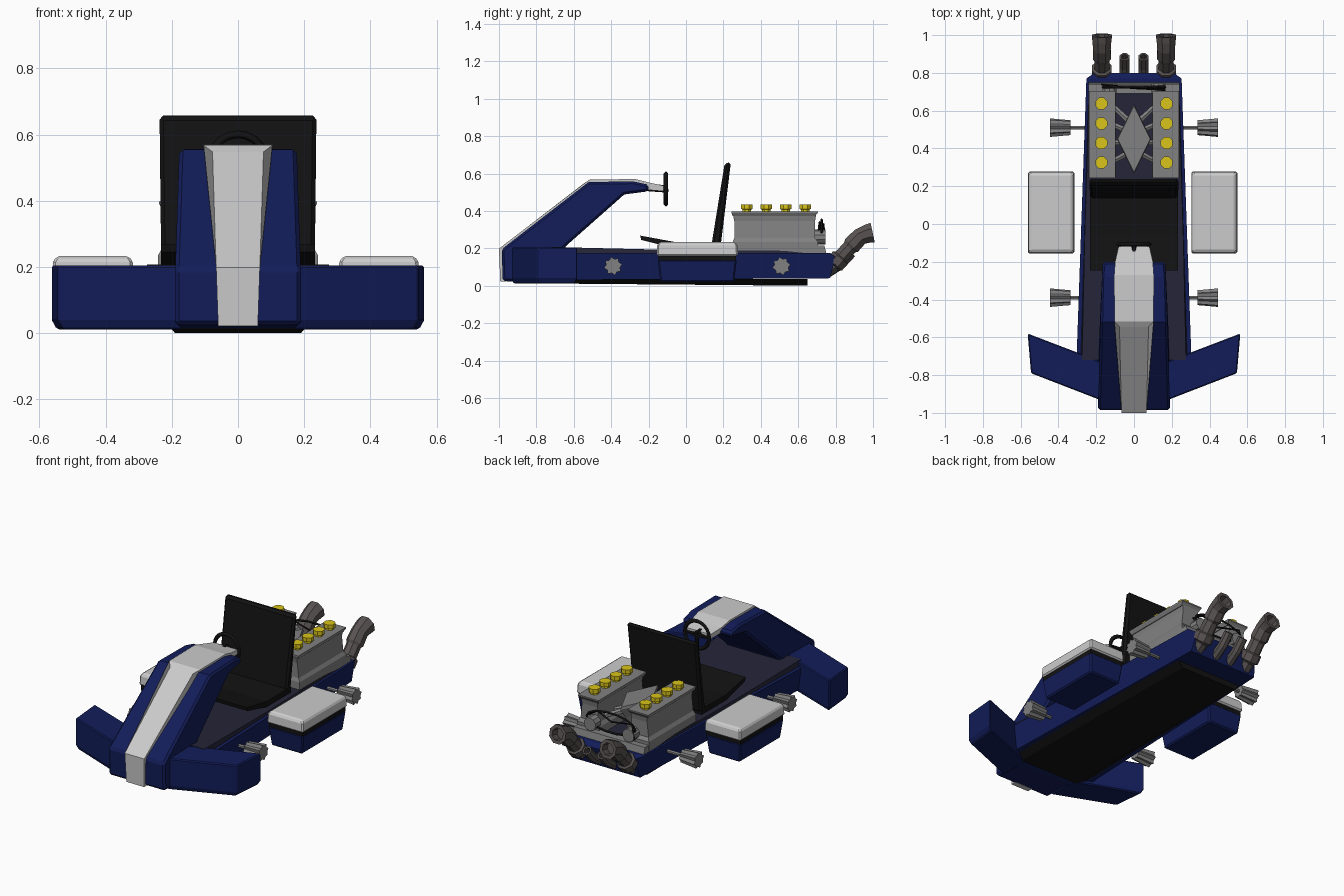
import bpy, math
from mathutils import Vector

if "Cube" in bpy.data.objects:
    bpy.data.objects.remove(bpy.data.objects["Cube"])

def material(name, col):
    m = bpy.data.materials.new(name)
    m.diffuse_color = (*col, 1)
    m.use_nodes = True
    m.node_tree.nodes["Principled BSDF"].inputs["Base Color"].default_value = m.diffuse_color
    return m

BLUE = material("blue", (0.006, 0.012, 0.1))
BLACK = material("black", (0.006, 0.006, 0.006))
FLOOR = material("dark_floor", (0.018, 0.018, 0.04))
METAL = material("metal", (0.22, 0.22, 0.22))
PIPE = material("pipe", (0.1, 0.085, 0.085))
YELLOW = material("yellow", (0.7, 0.55, 0.01))

def mesh(name, verts, faces, mat=None, bevel=0):
    me = bpy.data.meshes.new(name)
    me.from_pydata([tuple(v) for v in verts], [], faces)
    ob = bpy.data.objects.new(name, me)
    bpy.context.collection.objects.link(ob)
    # consistent outward normals
    import bmesh
    bm = bmesh.new()
    bm.from_mesh(me)
    bmesh.ops.recalc_face_normals(bm, faces=bm.faces)
    bm.to_mesh(me)
    bm.free()
    if mat:
        me.materials.append(mat)
    if bevel:
        b = ob.modifiers.new("bevel", 'BEVEL')
        b.width, b.segments = bevel, 1
        b.limit_method, b.angle_limit = 'ANGLE', math.radians(40)
    return ob

def loft(name, rings, mat=None, bevel=0):
    n = len(rings[0])
    faces = [tuple(range(n)), tuple(range((len(rings) - 1) * n, len(rings) * n))]
    for r in range(len(rings) - 1):
        for i in range(n):
            j = (i + 1) % n
            faces.append((r * n + i, r * n + j, (r + 1) * n + j, (r + 1) * n + i))
    return mesh(name, [v for ring in rings for v in ring], faces, mat, bevel)

def slab(name, pts, mat=None, bevel=0):
    """Side profile of (y, z, half width), mirrored across x."""
    return loft(name, [[(s * w, y, z) for y, z, w in pts] for s in (-1, 1)], mat, bevel)

def plan(name, levels, mat=None, bevel=0):
    """Stack of plan outlines: [(z, [(x, y), ...]), ...]"""
    return loft(name, [[(x, y, z) for x, y in o] for z, o in levels], mat, bevel)

def rect(x0, x1, y0, y1, i=0):
    return [(x0 + i, y0 + i), (x1 - i, y0 + i), (x1 - i, y1 - i), (x0 + i, y1 - i)]

def tube(name, path, radii, n=8, mat=None, star=1, bore=0):
    P = [Vector(p) for p in path]
    rings = []
    for i, p in enumerate(P):
        d = P[min(i + 1, len(P) - 1)] - P[max(i - 1, 0)]
        q = d.to_track_quat('Z', 'Y')
        def ring(r, off=0):
            return [p + q @ Vector((r * k * math.cos(a), r * k * math.sin(a), off))
                    for j in range(n)
                    for a, k in [(math.tau * (j + .5) / n, star if j % 2 else 1)]]
        rings.append(ring(radii[i]))
    if bore:
        rings += [ring(radii[-1] * bore), ring(radii[-1] * bore, -0.05)]
    return loft(name, rings, mat)

# chassis: blue tub, dark floor, underside skid plate
slab("chassis", [(-.74, .03, .28), (-.74, .175, .305), (.77, .175, .252),
                 (.80, .155, .21), (.77, .04, .23)], BLUE)
slab("floor", [(-.72, .17, .283), (-.72, .207, .275), (-.1, .192, .262),
               (.74, .185, .235), (.74, .17, .24)], FLOOR)
slab("skid_plate", [(-.74, .012, .2), (-.74, .04, .27), (.65, .035, .22), (.65, 0, .19)], BLACK)

# nose cowl rising from the front to the steering wheel
slab("nose_cowl", [(-.78, .015, .19), (-.98, .025, .19), (-.985, .195, .19), (-.52, .555, .178),
                   (-.28, .557, .172), (-.2, .54, .165), (-.2, .505, .165), (-.33, .488, .172),
                   (-.65, .205, .186), (-.65, .03, .186)], BLUE, .012)
top = [(-.993, .022, .06), (-1.0, .198, .066), (-.545, .548, .077), (-.515, .568, .104),
       (-.27, .57, .105), (-.2, .552, .1), (-.12, .535, .082)]
under = [(-.12, .505, .08), (-.28, .52, .1), (-.51, .53, .1), (-.53, .52, .077),
         (-.96, .18, .066), (-.96, .022, .06)]
slab("nose_stripe", top + under)

for s in (-1, 1):
    # swept front wings
    wing = [(.17, -.935), (.545, -.79), (.563, -.58), (.17, -.73)]
    low = [(.17, -.925), (.53, -.782), (.548, -.595), (.17, -.735)]
    flip = lambda o: [(s * x, y) for x, y in o]
    plan("front_wing", [(.012, flip(low)), (.04, flip(wing)), (.205, flip(wing))], BLUE, .006)

    # side pods: blue base, black band, pale lid
    x0, x1 = (.303, .548) if s > 0 else (-.562, -.315)
    plan("pod_base", [(.02, rect(x0, x1, -.155, .275, .018)),
                      (.14, rect(x0, x1, -.155, .275, .004))], BLUE, .008)
    plan("pod_band", [(.135, rect(x0, x1, -.155, .275, .008)),
                      (.165, rect(x0, x1, -.155, .275, .008))], BLACK)
    plan("pod_lid", [(.16, rect(x0, x1, -.157, .278)), (.215, rect(x0, x1, -.157, .278, .003)),
                     (.233, rect(x0, x1, -.157, .278, .014))], None, .008)

    # axle stubs with toothed hubs
    for y in (-.39, .51):
        tube("axle", [(s * .22, y, .105), (s * .36, y, .105)], [.011, .011], 6, METAL)
        tube("wheel_hub", [(s * .335, y, .105), (s * .445, y, .105)], [.04, .05], 16, METAL, .75)

    # engine bank
    c = .168 * s
    def bank(w, y0, y1):
        return rect(c - w, c + w, y0, y1)
    plan("engine_block", [(.175, bank(.074, .25, .705)), (.235, bank(.074, .25, .705)),
                          (.255, bank(.062, .258, .69)), (.345, bank(.052, .258, .69)),
                          (.375, bank(.056, .252, .695))], METAL)
    plan("engine_head", [(.372, bank(.06, .25, .69)), (.39, bank(.07, .243, .705)),
                         (.398, bank(.07, .243, .705))], METAL)
    for k in range(4):
        y = .325 + .104 * k
        tube("cylinder_cap", [(s * .173, y, .39), (s * .173, y, .408), (s * .173, y, .41),
                              (s * .173, y, .435)], [.025, .025, .034, .034], 8, YELLOW)
        # intake runner to the centre
        tube("intake_runner", [(s * .02, .46 + (y - .48) * .5, .3), (s * .125, y, .27)],
             [.018, .014], 6, METAL)
    tube("pulley", [(s * .13, .69, .26), (s * .13, .745, .26)], [.04, .04], 10, METAL)

    # exhausts: large outer, small inner
    x = .17 * s
    tube("exhaust_large", [(x, .75, .08), (x, .79, .11), (x, .795, .115), (x, .825, .15),
                           (x, .83, .155), (x, .875, .205), (x, .885, .215), (x, .93, .262),
                           (x, .97, .278), (x, .998, .284)],
         [.04, .04, .056, .056, .043, .043, .052, .05, .054, .058], 8, PIPE, bore=.65)
    tube("exhaust_small", [(.05 * s, .76, .07), (.05 * s, .83, .115), (.05 * s, .885, .175)],
         [.028, .028, .028], 8, PIPE, bore=.65)

# central diamond intake
def diamond(k):
    return [(0, .45 - .185 * k), (.09 * k, .45), (0, .45 + .185 * k), (-.09 * k, .45)]
plan("intake_plenum", [(.18, diamond(.6)), (.28, diamond(.75)), (.34, diamond(1)),
                       (.355, diamond(.95))], METAL)
plan("engine_back_plate", [(.175, rect(-.24, .24, .69, .75)), (.215, rect(-.24, .24, .69, .74))], METAL)

# drive belt loops behind the engine
def curve(name, pts, r, mat, cyclic=True):
    cu = bpy.data.curves.new(name, 'CURVE')
    cu.dimensions, cu.bevel_depth, cu.bevel_resolution = '3D', r, 0
    sp = cu.splines.new('POLY')
    sp.points.add(len(pts) - 1)
    for p, co in zip(sp.points, pts):
        p.co = (*co, 1)
    sp.use_cyclic_u = cyclic
    ob = bpy.data.objects.new(name, cu)
    bpy.context.collection.objects.link(ob)
    cu.materials.append(mat)
    return ob

def circle(cx, y, cz, rx, rz, n):
    return [(cx + rx * math.cos(math.tau * i / n), y, cz + rz * math.sin(math.tau * i / n))
            for i in range(n)]

curve("drive_belt", circle(0, .725, .295, .165, .06, 14), .007, BLACK)
curve("hose", [(-.17, .74, .24), (-.15, .735, .33), (0, .72, .3), (.1, .715, .34), (.165, .71, .3)],
      .006, BLACK, False)

# seat
slab("seat_back", [(.135, .21, .232), (.207, .655, .237), (.24, .66, .237), (.185, .21, .232)],
     BLACK, .012)
slab("seat_cushion", [(-.245, .268, .232), (-.24, .245, .232), (-.06, .2, .232), (.18, .2, .232),
                      (.18, .235, .232), (-.05, .232, .232)], BLACK)

# steering wheel
curve("steering_rim", circle(0, -.107, .518, .083, .083, 20), .012, BLACK)
for a in (0, 180, 270):
    t = math.radians(a)
    tube("steering_spoke", [(0, -.107, .518), (.08 * math.cos(t), -.107, .518 + .08 * math.sin(t))],
         [.013, .009], 6, BLACK)
tube("steering_column", [(0, -.22, .525), (0, -.1, .518)], [.02, .022], 8, BLACK)
